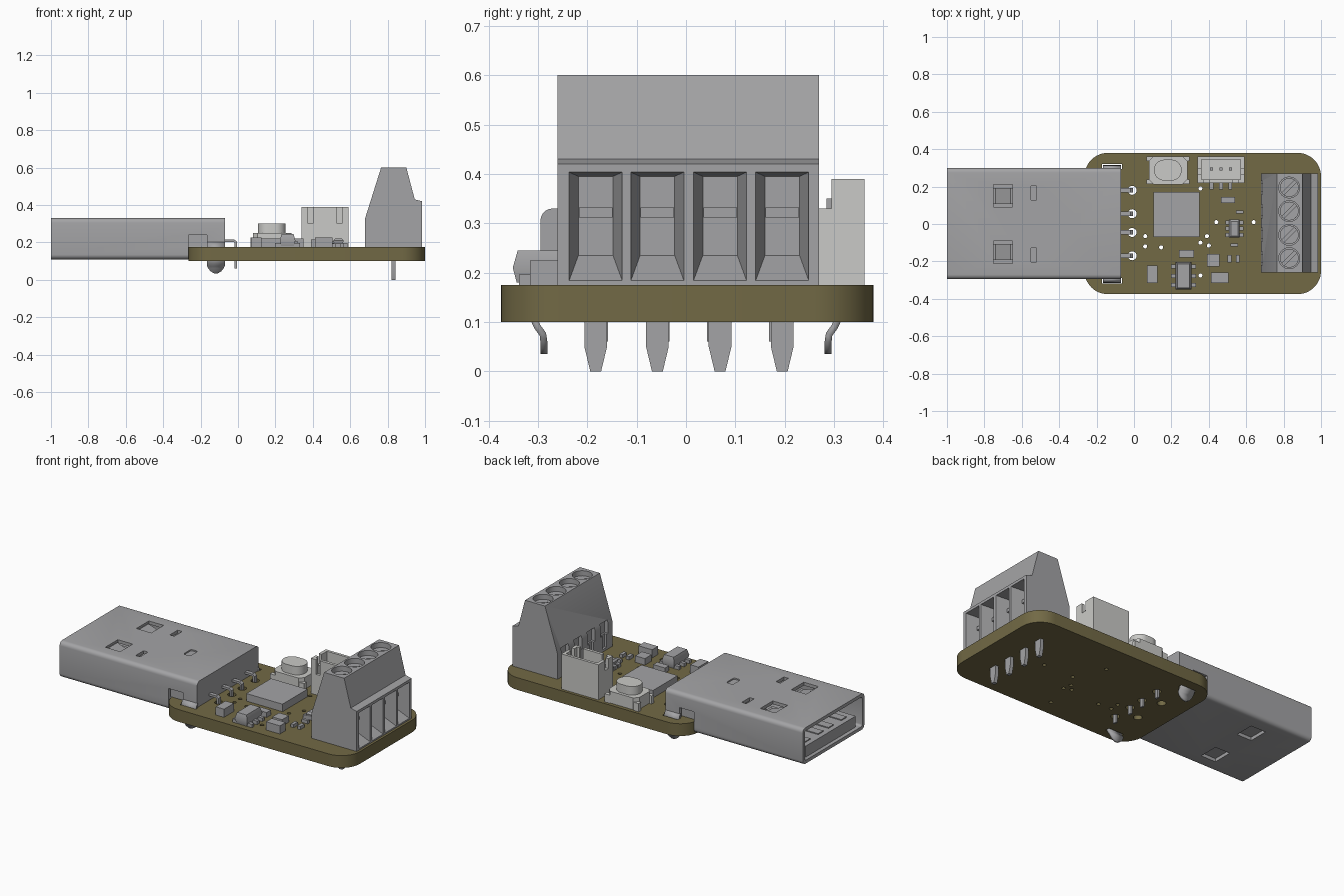
import bpy
import bmesh
from math import sin, cos, pi
from mathutils import Matrix

default_cube = bpy.data.objects.get("Cube")
if default_cube:
    bpy.data.objects.remove(default_cube)


def material(name, red, green, blue):
    mat = bpy.data.materials.new(name)
    mat.use_nodes = True
    mat.diffuse_color = (red, green, blue, 1)
    mat.node_tree.nodes["Principled BSDF"].inputs["Base Color"].default_value = (red, green, blue, 1)
    return mat


grey = material("metal grey", .37, .37, .38)
light = material("light plastic grey", .59, .59, .57)
olive = material("board olive", .168, .142, .06)


def shade(mesh):
    mesh.shade_smooth()
    mesh.set_sharp_from_angle(angle=.6)


def finish(name, bm, mat):
    bmesh.ops.recalc_face_normals(bm, faces=bm.faces)
    mesh = bpy.data.meshes.new(name)
    bm.to_mesh(mesh)
    bm.free()
    mesh.materials.append(mat)
    shade(mesh)
    obj = bpy.data.objects.new(name, mesh)
    bpy.context.collection.objects.link(obj)
    return obj


def prism(name, points, axis, start, end, mat=grey):
    """Extrude a flat outline along one axis."""
    place = {"x": lambda u, v, w: (w, u, v),
             "y": lambda u, v, w: (u, w, v),
             "z": lambda u, v, w: (u, v, w)}[axis]
    bm = bmesh.new()
    lower = [bm.verts.new(place(u, v, start)) for u, v in points]
    upper = [bm.verts.new(place(u, v, end)) for u, v in points]
    bm.faces.new(lower)
    bm.faces.new(upper)
    count = len(points)
    for i in range(count):
        j = (i + 1) % count
        bm.faces.new((lower[i], lower[j], upper[j], upper[i]))
    return finish(name, bm, mat)


def rounded(left, right, low, high, radius, steps=8):
    """Outline of a rectangle with rounded corners."""
    centres = [(right - radius, high - radius), (left + radius, high - radius),
               (left + radius, low + radius), (right - radius, low + radius)]
    return [(cx + radius * cos(pi / 2 * (corner + step / steps)),
             cy + radius * sin(pi / 2 * (corner + step / steps)))
            for corner, (cx, cy) in enumerate(centres) for step in range(steps + 1)]


def box(name, left, right, front, back, bottom, top, mat=grey):
    outline = [(left, front), (right, front), (right, back), (left, back)]
    return prism(name, outline, "z", bottom, top, mat)


def cylinder(name, x, y, radius, bottom, top, mat=grey, sides=24):
    outline = [(x + radius * cos(2 * pi * i / sides), y + radius * sin(2 * pi * i / sides))
               for i in range(sides)]
    return prism(name, outline, "z", bottom, top, mat)


def hull(name, points, mat=grey):
    bm = bmesh.new()
    for point in points:
        bm.verts.new(point)
    bmesh.ops.convex_hull(bm, input=bm.verts)
    return finish(name, bm, mat)


def cut(obj, cutters):
    """Subtract every cutter, bake the result and discard the cutters."""
    for cutter in cutters:
        cutter.hide_render = True
        modifier = obj.modifiers.new("cut", "BOOLEAN")
        modifier.operation = "DIFFERENCE"
        modifier.solver = "EXACT"
        modifier.object = cutter
    bpy.context.view_layer.update()
    graph = bpy.context.evaluated_depsgraph_get()
    mesh = bpy.data.meshes.new_from_object(obj.evaluated_get(graph))
    obj.modifiers.clear()
    obj.data = mesh
    shade(mesh)
    for cutter in cutters:
        bpy.data.objects.remove(cutter)


pole_rows = (-.183, -.058, .069, .195)
contact_rows = (-.17, -.045, .055, .18)

# Circuit board with plated holes and slots for the plug tabs
board = prism("circuit_board", rounded(-.265, 1, -.375, .38, .125, 12), "z", .1, .175, olive)
vias = [(.355, .19), (.44, .01), (.64, .01), (.39, -.065), (.355, -.1), (.4, -.115),
        (.355, -.275), (.06, -.065), (.06, -.12), (.145, -.125)]
holes = [cylinder("via", x, y, .011, 0, .3, sides=12) for x, y in vias]
holes += [cylinder("contact_hole", -.01, y, .024, 0, .3) for y in contact_rows]
holes += [cylinder("peg_hole", -.11, y, .024, 0, .3) for y in (-.1, .1)]
holes += [box("tab_slot", -.17, -.065, y - .014, y + .014, 0, .3) for y in (-.303, .307)]
cut(board, holes)

# Plug shell: hollow sleeve with windows, resting on the board at the rear
shell = prism("plug_shell", rounded(-.295, .3, .11, .33, .025, 5), "x", -1, -.07)
openings = [prism("cavity", rounded(-.275, .28, .13, .31, .012, 4), "x", -2, -.09),
            box("board_relief", -.265, 0, -1, 1, 0, .175),
            box("side_notch", -.265, -.165, -1, 1, .1, .24)]
for side in (-1, 1):
    window = side * .15
    slot = side * .165
    openings.append(box("window", -.75, -.65, window - .06, window + .06, 0, 1))
    openings.append(box("slot", -.55, -.52, slot - .038, slot + .038, .25, 1))
openings.append(prism("dimple", rounded(-.345, -.3, -.035, .04, .012, 3), "z", .322, 1))
cut(shell, openings)

# Plug interior: housing, tongue, contact strips and spring leaves
box("plug_housing", -.42, -.095, -.265, .27, .177, .305)
box("plug_tongue", -.98, -.4, -.24, .245, .133, .2)
for y in contact_rows:
    box("contact_strip", -.95, -.45, y - .025, y + .025, .2, .206)
    prism("contact_pin", [(-.08, .216), (-.02, .216), (-.006, .204), (-.006, .06), (-.018, .06),
                          (-.018, .197), (-.024, .203), (-.08, .203)], "y", y - .012, y + .012)
for y in (-.15, .15):
    prism("spring_leaf", [(-.76, .311), (-.66, .28), (-.65, .29), (-.65, .3), (-.66, .294),
                          (-.74, .322)], "y", y - .042, y + .042)

# Bent mounting tabs with rounded tips
tab_path = [(.293, .2, .048), (.306, .17, .048), (.308, .105, .048), (.301, .09, .048),
            (.29, .075, .047), (.288, .06, .04), (.288, .045, .028), (.288, .035, .01)]
for side, name in ((1, "left_mounting_tab"), (-1, "right_mounting_tab")):
    bm = bmesh.new()
    rows = [[bm.verts.new((-.118 + end * half, side * y, z)) for end in (-1, 1)]
            for y, z, half in tab_path]
    for a, b in zip(rows, rows[1:]):
        bm.faces.new((a[0], a[1], b[1], b[0]))
    tab = finish(name, bm, grey)
    solid = tab.modifiers.new("thickness", "SOLIDIFY")
    solid.thickness = .014
    solid.offset = 0

# Screw terminal block with wire entries, screw wells and rear test slots
block = prism("terminal_block", [(.68, .175), (.68, .33), (.765, .6), (.9, .6), (.945, .43),
                                 (.985, .42), (.985, .175)], "y", -.26, .27)
pockets = []
for y in pole_rows:
    pockets.append(hull("wire_entry", [
        (x, y + side * half, z) for x, half, low, high in ((1, .057, .175, .405), (.9, .035, .235, .395))
        for side in (-1, 1) for z in (low, high)]))
    pockets.append(cylinder("screw_well", .83, y, .056, .53, .7))
    pockets.append(box("test_slot", .6, .705, y - .036, y + .036, .27, .35))
    pockets.append(box("test_stem", .6, .695, y - .02, y + .02, .19, .28))
cut(block, pockets)

# Clamps, slotted screws and solder pins for each pole
for y in pole_rows:
    box("wire_clamp", .89, .925, y - .034, y + .034, .312, .332)
    screw = cylinder("terminal_screw", .83, y, .05, .52, .572)
    groove = box("groove", -.07, .07, -.008, .008, .555, .7)
    groove.data.transform(Matrix.Translation((.83, y, 0)) @ Matrix.Rotation(pi / 4, 4, "Z"))
    cut(screw, [groove])
    prism("solder_pin", [(y - .023, .12), (y - .023, .05), (y - .011, 0), (y + .011, 0),
                         (y + .023, .05), (y + .023, .12)], "x", .82, .842)

# Cable header with open top and three pins
header = box("cable_header", .34, .59, .22, .362, .175, .39, light)
cut(header, [box("cavity", .36, .57, .238, .345, .21, 1),
             box("left_key", .375, .4, 0, .25, .3, 1),
             box("right_key", .53, .555, 0, .25, .3, 1),
             box("side_keys", .3, .7, .265, .295, .33, 1)])
for x in (.415, .465, .515):
    box("header_pin", x - .008, x + .008, .285, .301, .2, .35)
    box("header_leg", x - .01, x + .01, .185, .23, .175, .19)

# Push button: chamfered body, oval plunger and four legs
prism("button_body", rounded(.08, .285, .212, .362, .025, 1), "z", .178, .25, light)
prism("button_plunger", rounded(.107, .255, .232, .344, .055), "z", .245, .302, light)
for x in (.085, .28):
    for y in (.225, .35):
        box("button_leg", x - .018, x + .018, y - .012, y + .012, .175, .225, light)

# Main chip and two small packages with legs
box("main_chip", .105, .35, -.07, .17, .176, .222)


def package(name, x, y, half_width, half_depth, top, reach, legs):
    hull(name, [(x + sx * (half_width - inset), y + sy * (half_depth - inset), z)
                for z, inset in ((.18, .008), (.21, 0), (top, .01)) for sx in (-1, 1) for sy in (-1, 1)])
    for row in legs:
        box(name + "_leg", x - reach, x + reach, y + row - .011, y + row + .011, .175, .196)


package("regulator", .265, -.277, .042, .074, .245, .066, (-.05, 0, .05))
package("sensor_chip", .537, -.025, .028, .048, .22, .048, (-.033, 0, .033))

# Small resistors and capacitors: centre, half size, top height
for x, y, half_width, half_depth, top in (
        (.098, -.268, .028, .047, .225), (.28, -.16, .04, .02, .205), (.423, -.193, .033, .033, .215),
        (.458, -.288, .047, .028, .225), (.502, .128, .037, .017, .205), (.565, .063, .02, .008, .195),
        (.51, -.185, .01, .02, .195), (.555, -.185, .01, .02, .195), (.535, -.112, .02, .008, .195)):
    box("passive_component", x - half_width, x + half_width, y - half_depth, y + half_depth, .175, top)
